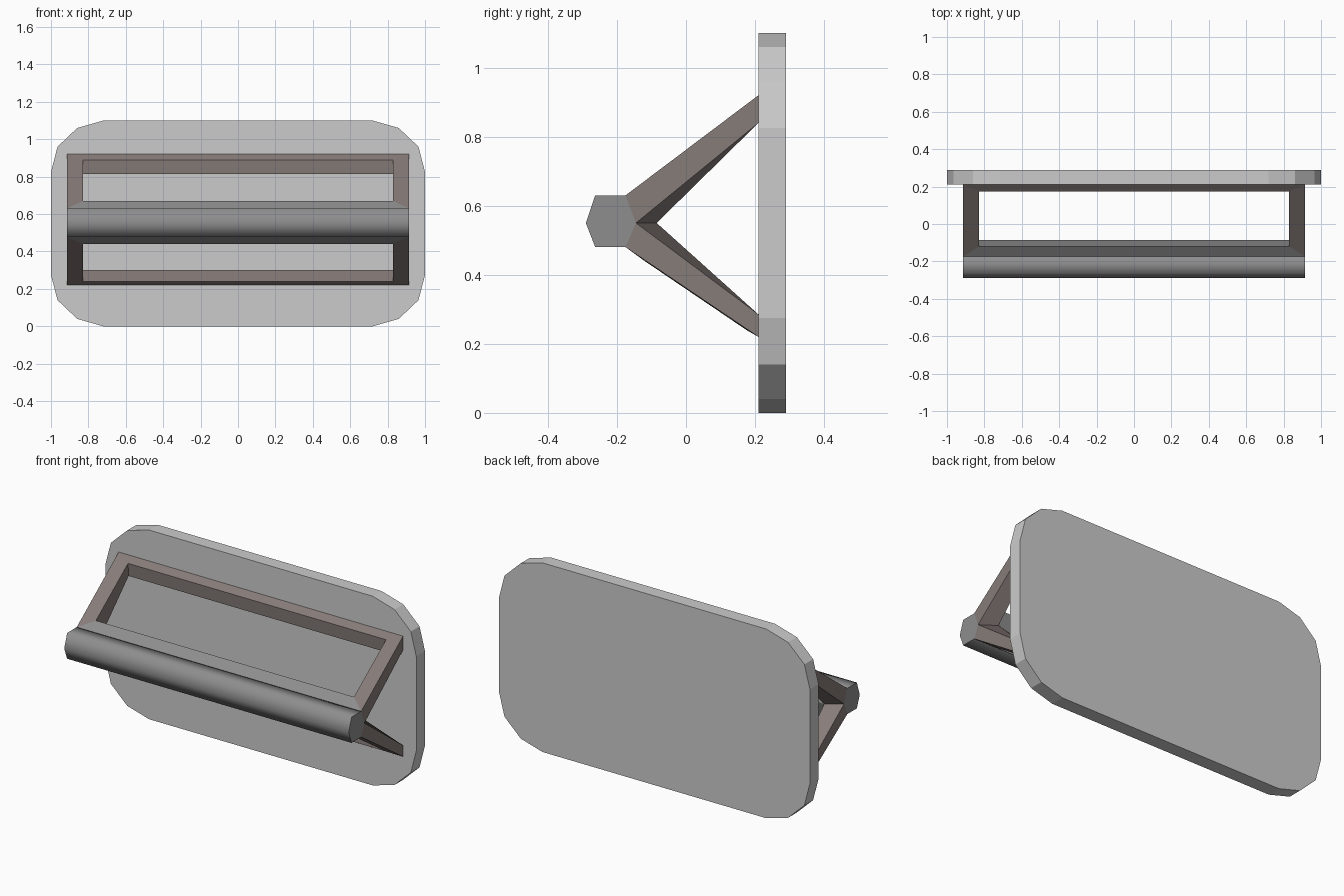
import bpy, bmesh

if "Cube" in bpy.data.objects:
    bpy.data.objects.remove(bpy.data.objects["Cube"])

def material(name, rgb):
    m = bpy.data.materials.new(name)
    m.diffuse_color = (*rgb, 1)
    m.use_nodes = True
    m.node_tree.nodes["Principled BSDF"].inputs["Base Color"].default_value = m.diffuse_color
    return m

steel = material("dark_grey", (0.27, 0.27, 0.27))
brown = material("brown_grey", (0.24, 0.20, 0.19))

def build(name, verts, faces, mats=(), mat_ids=None):
    me = bpy.data.meshes.new(name)
    me.from_pydata(verts, [], faces)
    for m in mats:
        me.materials.append(m)
    if mat_ids:
        for p, i in zip(me.polygons, mat_ids):
            p.material_index = i
    bm = bmesh.new()
    bm.from_mesh(me)
    bmesh.ops.recalc_face_normals(bm, faces=bm.faces)
    bm.to_mesh(me)
    bm.free()
    ob = bpy.data.objects.new(name, me)
    bpy.context.collection.objects.link(ob)
    return ob

def prism(name, a, b, mats=()):
    n = len(a)
    faces = [list(range(n)), list(range(n, 2 * n))]
    faces += [[i, (i + 1) % n, (i + 1) % n + n, i + n] for i in range(n)]
    return build(name, a + b, faces, mats)

# Back plate with chamfered round corners
corner = [(1, 0.275), (0.965, 0.41), (0.86, 0.51), (0.72, 0.55)]
outline = []
for sx, sz, step in ((1, 1, 1), (-1, 1, -1), (-1, -1, 1), (1, -1, -1)):
    outline += [(sx * x, 0.55 + sz * z) for x, z in corner[::step]]
prism("back_plate", [(x, 0.21, z) for x, z in outline],
      [(x, 0.29, z) for x, z in outline])

# Hexagonal grip bar
hexagon = [(-0.29, 0.55), (-0.263, 0.63), (-0.175, 0.63),
           (-0.145, 0.55), (-0.175, 0.48), (-0.263, 0.48)]
bar = prism("grip_bar", [(-0.915, y, z) for y, z in hexagon],
            [(0.915, y, z) for y, z in hexagon], [steel])
bar.data.polygons.foreach_set("use_smooth", [len(p.vertices) == 4 for p in bar.data.polygons])
for e in bar.data.edges:
    if (bar.data.vertices[e.vertices[0]].co.x == bar.data.vertices[e.vertices[1]].co.x):
        e.use_edge_sharp = True

# Slanted rectangular frames: sections are outer face, inner edge, inner back, outer back
def frame(name, at_bar, at_plate):
    xs = (0.915, 0.83, 0.83, 0.915)
    verts = []
    for s, sec in ((1, at_bar), (1, at_plate), (-1, at_plate), (-1, at_bar)):
        verts += [(s * x, y, z) for x, (y, z) in zip(xs, sec)]
    faces, ids = [], []
    for c in range(4):
        d = (c + 1) % 4
        for k in range(4):
            j = (k + 1) % 4
            faces.append([4 * c + k, 4 * d + k, 4 * d + j, 4 * c + j])
            ids.append(1 if c == 3 else 0)
    build(name, verts, faces, [brown, steel], ids)

frame("upper_frame",
      [(-0.175, 0.63), (-0.12, 0.67), (-0.085, 0.55), (-0.145, 0.55)],
      [(0.21, 0.92), (0.175, 0.89), (0.18, 0.815), (0.21, 0.84)])
frame("lower_frame",
      [(-0.175, 0.48), (-0.12, 0.44), (-0.085, 0.55), (-0.145, 0.55)],
      [(0.21, 0.22), (0.175, 0.24), (0.18, 0.30), (0.21, 0.285)])
